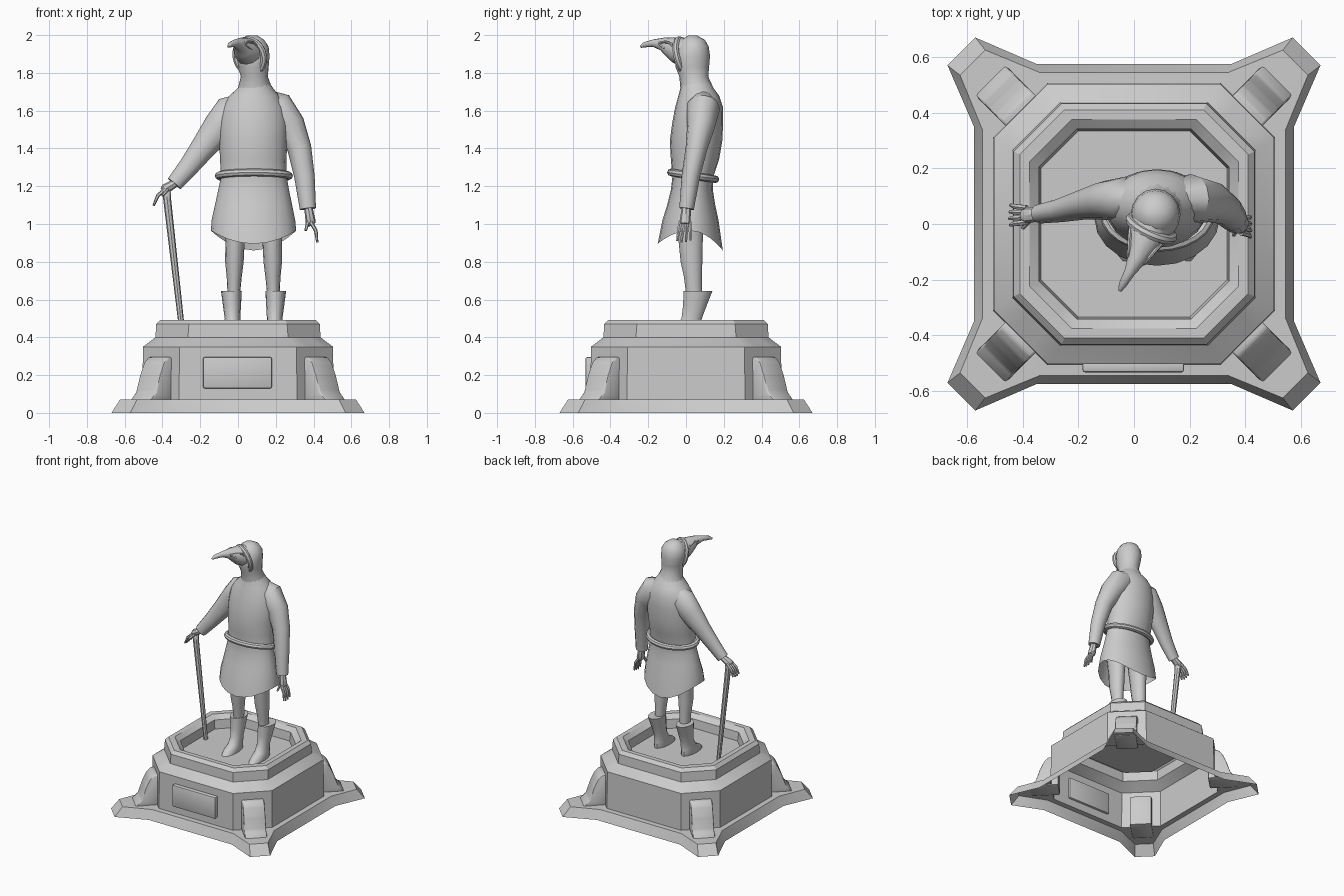
import bpy, bmesh
from math import sin, cos, pi, radians
from mathutils import Vector, Matrix

if "Cube" in bpy.data.objects:
    bpy.data.objects.remove(bpy.data.objects["Cube"])

stone = bpy.data.materials.new("pale_grey_stone")
stone.use_nodes = True
stone.diffuse_color = (0.6, 0.6, 0.6, 1)
stone.node_tree.nodes["Principled BSDF"].inputs["Base Color"].default_value = (0.6, 0.6, 0.6, 1)


def loft(name, rings, start=True, end=True, angle=40, bevel=0):
    """Bridge rings of equal point count, with optional end caps."""
    bm = bmesh.new()
    loops = [[bm.verts.new(p) for p in ring] for ring in rings]
    n = len(loops[0])
    for lower, upper in zip(loops, loops[1:]):
        for i in range(n):
            j = (i + 1) % n
            bm.faces.new((lower[i], lower[j], upper[j], upper[i]))
    if start:
        bm.faces.new(loops[0][::-1])
    if end:
        bm.faces.new(loops[-1])
    bmesh.ops.recalc_face_normals(bm, faces=bm.faces)
    if bevel:
        bmesh.ops.bevel(bm, geom=bm.edges[:], offset=bevel, segments=2,
                        profile=0.5, affect='EDGES')
    mesh = bpy.data.meshes.new(name)
    bm.to_mesh(mesh)
    bm.free()
    mesh.materials.append(stone)
    mesh.shade_smooth()
    mesh.set_sharp_from_angle(angle=radians(angle))
    obj = bpy.data.objects.new(name, mesh)
    bpy.context.collection.objects.link(obj)
    return obj


def oval(z, x0, x1, y0, y1, sides=20, height=None):
    """Level oval ring given by its extents; height can bend it."""
    ring = []
    for i in range(sides):
        a = 2 * pi * i / sides
        ring.append(Vector(((x0 + x1) / 2 + (x1 - x0) / 2 * cos(a),
                            (y0 + y1) / 2 + (y1 - y0) / 2 * sin(a),
                            height(a) if height else z)))
    return ring


def tube(name, points, sides=12, ref=(0, 1, 0), flat=1.0, closed=False):
    """Tube through (x, y, z, radius) points; flat squashes it along ref."""
    rings = []
    count = len(points)
    for i, (x, y, z, r) in enumerate(points):
        after = points[(i + 1) % count if closed else min(i + 1, count - 1)]
        before = points[i - 1 if closed else max(i - 1, 0)]
        t = (Vector(after[:3]) - Vector(before[:3])).normalized()
        u = t.cross(Vector(ref)).normalized()
        v = u.cross(t)
        rings.append([Vector((x, y, z)) + r * (cos(a) * u + flat * sin(a) * v)
                      for a in (2 * pi * k / sides for k in range(sides))])
    if closed:
        rings.append(rings[0])
    obj = loft(name, rings, not closed, not closed)
    if closed:
        bm = bmesh.new()
        bm.from_mesh(obj.data)
        bmesh.ops.remove_doubles(bm, verts=bm.verts, dist=1e-5)
        bm.to_mesh(obj.data)
        bm.free()
    return obj


def plinth_ring(z, a, b, c=None, d=None):
    """Four-way symmetric ring: octagon, or star when corner c, d is given."""
    if c is None:
        c, d = a + (b - a) / 3, b + (a - b) / 3
    ring = []
    for q in range(4):
        turn = Matrix.Rotation(q * pi / 2, 3, 'Z')
        ring += [turn @ Vector((x, y, z)) for x, y in ((a, b), (c, d), (d, c), (b, a))]
    return ring


# Pedestal: hollow shell from the flared foot up over the rim to the basin floor
loft("pedestal", [
    plinth_ring(0, .575, .35, .67, .57),
    plinth_ring(.07, .545, .34, .625, .535),
    plinth_ring(.072, .507, .312),
    plinth_ring(.35, .503, .31),
    plinth_ring(.4, .437, .265),
    plinth_ring(.47, .433, .26),
    plinth_ring(.493, .41, .25),
    plinth_ring(.493, .375, .225),
    plinth_ring(.465, .342, .205),
    plinth_ring(.4, .335, .2),
], start=False, angle=28)

# Corner buttresses
profile = [(.53, .065), (.735, .065), (.69, .11), (.66, .2), (.63, .265), (.6, .295), (.53, .295)]
for q in range(4):
    turn = Matrix.Rotation(pi / 4 + q * pi / 2, 3, 'Z')
    loft("corner_buttress", [[turn @ Vector((d, w, z)) for d, z in profile]
                             for w in (-.077, .077)], bevel=.01)

# Front plaque
loft("plaque", [[(x, y, z) for x, z in ((-.185, .13), (.18, .13), (.18, .295), (-.185, .295))]
                for y in (-.533, -.49)], bevel=.009)


# Coat: skirt with an arched hem, then the torso up to the neck
def hem(a):
    s = sin(a)
    return .965 - (.105 if s > 0 else .07) * s * s


loft("coat", [
    oval(0, -.143, .308, -.15, .195, height=hem),
    oval(1.02, -.14, .303, -.125, .172),
    oval(1.1, -.122, .287, -.1, .155),
    oval(1.18, -.105, .27, -.08, .142),
    oval(1.25, -.09, .258, -.072, .145),
    oval(1.34, -.095, .256, -.08, .175),
    oval(1.44, -.1, .262, -.086, .192),
    oval(1.54, -.1, .265, -.072, .197),
    oval(1.62, -.085, .25, -.057, .195),
    oval(1.68, -.045, .218, -.04, .175),
    oval(1.72, 0, .185, -.03, .145),
    oval(1.76, .02, .16, -.025, .125),
], start=False)

# Belt
tube("belt", [(.084 + .187 * cos(a), .038 + .118 * sin(a), 1.255 - .018 * sin(a), .02)
              for a in (2 * pi * i / 24 for i in range(24))],
     sides=8, ref=(0, 0, 1), closed=True)

# Sleeves
tube("right_sleeve", [(.03, .09, 1.64, .06), (-.03, .09, 1.59, .1), (-.1, .085, 1.51, .088),
                      (-.18, .07, 1.41, .068), (-.26, .05, 1.305, .054),
                      (-.337, .037, 1.213, .044)], flat=.8)
tube("left_sleeve", [(.13, .09, 1.66, .06), (.2, .09, 1.61, .1), (.275, .08, 1.52, .082),
                     (.325, .055, 1.4, .064), (.352, .025, 1.25, .054),
                     (.37, .003, 1.08, .043)], flat=.9)


# Hands: a palm, four fingers and a thumb
def hand(side, wrist, palm, knuckle, tip, thumb):
    wrist, palm, knuckle, tip = map(Vector, (wrist, palm, knuckle, tip))
    tube(side + "_palm", [(*wrist, .022), (*wrist.lerp(palm, .5), .024),
                          (*palm, .027), (*palm.lerp(knuckle, .3), .02)], sides=8, flat=1.1)
    for i in range(4):
        spread = Vector((0, (i - 1.5) * .017, 0))
        length = 1 - .12 * abs(i - 1.3)
        tube(side + "_finger", [(*(palm + spread), .011),
                                (*(knuckle + spread * 1.2), .01),
                                (*(knuckle.lerp(tip, length) + spread * 1.4), .006)], sides=6)
    tube(side + "_thumb", [(*wrist.lerp(palm, .6), .013), (*thumb, .007)], sides=6)


hand("right", (-.32, .037, 1.225), (-.385, .032, 1.185), (-.425, .032, 1.15),
     (-.448, .032, 1.095), (-.4, -.015, 1.15))
hand("left", (.37, .003, 1.1), (.385, -.005, 1.01), (.412, -.008, .965),
     (.42, -.012, .9), (.358, -.04, .965))

# Walking cane
tube("cane", [(-.382, .03, 1.2, .012), (-.38, .03, 1.185, .023), (-.375, .03, 1.13, .021),
              (-.292, .03, .4, .015)], sides=8)

# Legs and boots, mirrored about the figure's middle
MIDDLE = .165
leg = [(1.06, -.08, .05, -.06, .1), (.9, -.067, .035, -.04, .09), (.8, -.068, .03, -.03, .088),
       (.72, -.06, .02, -.012, .085), (.62, -.055, .01, 0, .085)]
boot = [(.645, -.09, .02, -.015, .142), (.57, -.08, .016, -.017, .112),
        (.5, -.07, .012, -.025, .085), (.45, -.073, .013, -.06, .082),
        (.425, -.078, .016, -.11, .085), (.4, -.075, .014, -.135, .085)]
for part, rows in (("leg", leg), ("boot", boot)):
    loft("right_" + part, [oval(*row, sides=14) for row in rows])
    loft("left_" + part, [oval(z, MIDDLE - x1, MIDDLE - x0, y0, y1, sides=14)
                          for z, x0, x1, y0, y1 in rows])

# Hooded head
loft("hood", [
    oval(1.72, .0, .18, -.03, .145, 16),
    oval(1.78, .015, .158, -.035, .118, 16),
    oval(1.83, .0, .162, -.055, .122, 16),
    oval(1.89, -.012, .167, -.06, .127, 16),
    oval(1.94, -.008, .162, -.045, .12, 16),
    oval(1.975, .015, .138, -.025, .1, 16),
    oval(1.997, .045, .105, .01, .06, 16),
])

# Rim of the hood around the face, turned towards the beak
facing = Vector((-.41, -.88, -.25)).normalized()
across = facing.cross(Vector((0, 0, 1))).normalized()
rise = across.cross(facing)
centre = Vector((.062, -.015, 1.887))
tube("hood_rim", [(*(centre + .082 * cos(a) * across + .092 * sin(a) * rise), .018)
                  for a in (2 * pi * i / 20 for i in range(20))],
     sides=8, ref=facing, closed=True)

# Beaked mask
tube("beak", [(.07, .02, 1.905, .08), (.042, -.05, 1.92, .07), (.027, -.085, 1.937, .054),
              (.01, -.125, 1.952, .035), (-.015, -.172, 1.957, .02),
              (-.042, -.22, 1.949, .014), (-.05, -.24, 1.938, .006)], ref=(0, 0, 1))

# Raised teardrop eye frames on both sides of the mask
for side, name in ((-1, "right_eye_frame"), (1, "left_eye_frame")):
    frame = []
    for i in range(14):
        a = 2 * pi * i / 14
        along = .5 + .5 * cos(a)
        base = Vector((.042, -.045, 1.935)).lerp(Vector((.008, -.13, 1.957)), along)
        reach = .062 - .032 * along
        out = Vector((.91, -.41, 0)) * side * reach
        frame.append((*(base + out + Vector((0, 0, .024 * sin(a) * (1.1 - .7 * along)))), .007))
    tube(name, frame, sides=6, ref=(.91, -.41, 0), closed=True)
